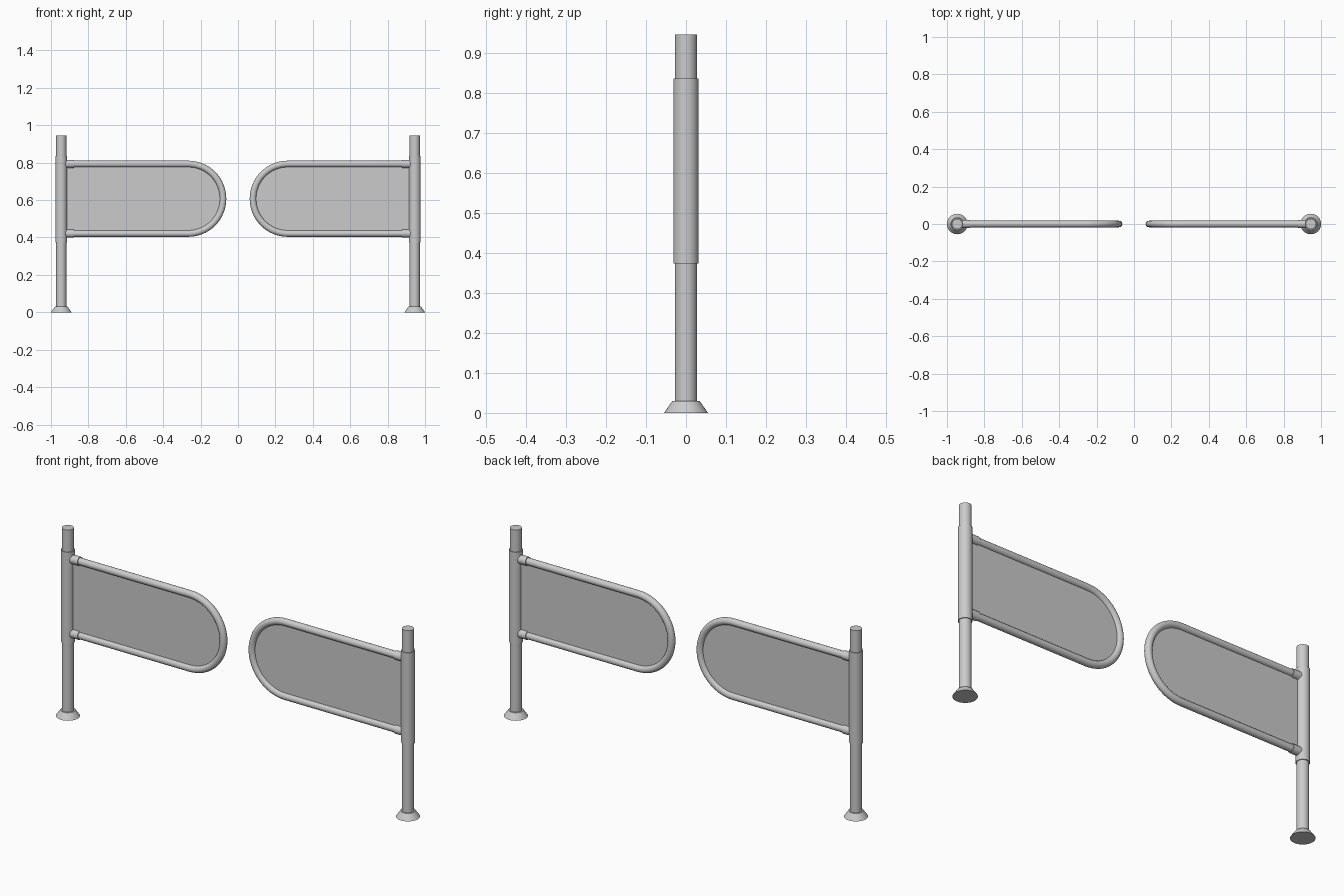
import bpy, bmesh, math

if "Cube" in bpy.data.objects:
    bpy.data.objects.remove(bpy.data.objects["Cube"])

POST_X, TOP_Z, LOW_Z = 0.945, 0.793, 0.421
ARC_R = (TOP_Z - LOW_Z) / 2
MID_Z = (TOP_Z + LOW_Z) / 2
ARC_X = 0.08 + ARC_R
TUBE_R = 0.0175


def smooth(ob):
    bpy.ops.object.select_all(action='DESELECT')
    ob.select_set(True)
    bpy.context.view_layer.objects.active = ob
    bpy.ops.object.shade_smooth_by_angle(angle=math.radians(35))


def cone(name, r1, r2, length, loc, rot=(0, 0, 0)):
    bpy.ops.mesh.primitive_cone_add(vertices=40, radius1=r1, radius2=r2,
                                    depth=length, location=loc, rotation=rot)
    ob = bpy.context.object
    ob.name = name
    smooth(ob)


def upright(name, r1, r2, z0, z1, x):
    cone(name, r1, r2, z1 - z0, (x, 0, (z0 + z1) / 2))


def gate_outline(s, end_x):
    # U-shaped path: lower rail, half circle, upper rail
    pts = [(s * end_x, LOW_Z)]
    for i in range(33):
        a = -math.pi / 2 - math.pi * i / 32
        pts.append((s * (ARC_X + ARC_R * math.cos(a)), MID_Z + ARC_R * math.sin(a)))
    pts.append((s * end_x, TOP_Z))
    return pts


def gate_tube(name, s):
    # Ring of vertices swept along the outline
    pts = gate_outline(s, POST_X - 0.02)
    bm = bmesh.new()
    rings, n = [], 20
    for i, (x, z) in enumerate(pts):
        if i == 0 or i == len(pts) - 1:
            nx, nz = 0, (-1 if i == 0 else 1)
        else:
            nx, nz = (x - s * ARC_X) / ARC_R, (z - MID_Z) / ARC_R
        ring = []
        for k in range(n):
            a = 2 * math.pi * k / n
            o = TUBE_R * math.cos(a)
            ring.append(bm.verts.new((x + nx * o, TUBE_R * math.sin(a), z + nz * o)))
        rings.append(ring)
    for a, b in zip(rings, rings[1:]):
        for k in range(n):
            bm.faces.new((a[k], a[(k + 1) % n], b[(k + 1) % n], b[k]))
    bm.faces.new(rings[0])
    bm.faces.new(rings[-1])
    make(name, bm)


def gate_panel(name, s):
    # Thin sheet filling the tube frame
    bm = bmesh.new()
    f = bm.faces.new([bm.verts.new((x, -0.003, z)) for x, z in gate_outline(s, POST_X - 0.01)])
    ext = bmesh.ops.extrude_face_region(bm, geom=[f], use_keep_orig=True)
    for v in ext['geom']:
        if isinstance(v, bmesh.types.BMVert):
            v.co.y += 0.006
    make(name, bm)


def make(name, bm):
    bmesh.ops.recalc_face_normals(bm, faces=bm.faces)
    me = bpy.data.meshes.new(name)
    bm.to_mesh(me)
    bm.free()
    ob = bpy.data.objects.new(name, me)
    bpy.context.collection.objects.link(ob)
    smooth(ob)


for side, s in (("left", -1), ("right", 1)):
    x = s * POST_X
    # Post with flared foot and rotating sleeve
    upright(side + "_foot", 0.055, 0.034, 0, 0.03, x)
    upright(side + "_post", 0.0275, 0.0275, 0.02, 0.945, x)
    upright(side + "_sleeve", 0.0315, 0.0315, 0.373, 0.835, x)
    # Swinging gate
    gate_tube(side + "_gate_frame", s)
    gate_panel(side + "_gate_panel", s)
    # Collars joining the frame to the sleeve
    for label, z in (("upper", TOP_Z), ("lower", LOW_Z)):
        cone(f"{side}_{label}_collar", 0.0215, 0.0215, 0.05,
             (s * 0.903, 0, z), (0, math.pi / 2, 0))
